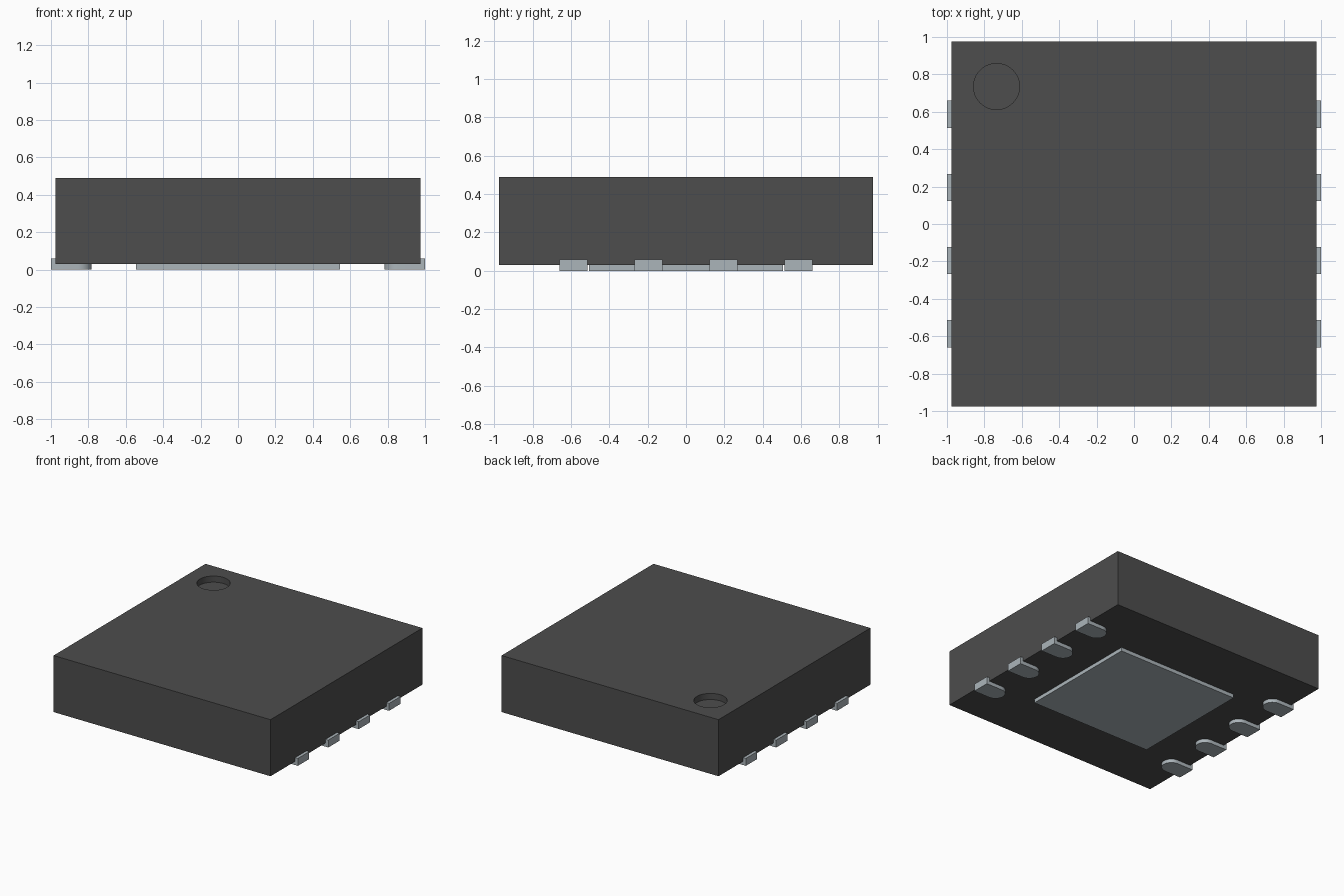
import bpy, bmesh, math

if "Cube" in bpy.data.objects:
    bpy.data.objects.remove(bpy.data.objects["Cube"], do_unlink=True)


def material(name, rgb):
    m = bpy.data.materials.new(name)
    m.use_nodes = True
    m.diffuse_color = (*rgb, 1)
    m.node_tree.nodes["Principled BSDF"].inputs["Base Color"].default_value = (*rgb, 1)
    return m


def prism(name, outline, low, high, mat, axis="z"):
    """Extrude an outline: along z from (x, y), or along y from (x, z)."""
    bm = bmesh.new()
    place = (lambda a, b, c: (a, b, c)) if axis == "z" else (lambda a, b, c: (a, c, b))
    base = bm.faces.new([bm.verts.new(place(a, b, low)) for a, b in outline])
    top = bmesh.ops.extrude_face_region(bm, geom=[base])["geom"]
    shift = place(0, 0, high - low)
    bmesh.ops.translate(bm, vec=shift, verts=[v for v in top if isinstance(v, bmesh.types.BMVert)])
    bmesh.ops.recalc_face_normals(bm, faces=bm.faces)
    mesh = bpy.data.meshes.new(name)
    bm.to_mesh(mesh)
    bm.free()
    mesh.materials.append(mat)
    obj = bpy.data.objects.new(name, mesh)
    bpy.context.collection.objects.link(obj)
    return obj


def rect(x0, x1, y0, y1):
    return [(x0, y0), (x1, y0), (x1, y1), (x0, y1)]


def arc(cx, cy, r, start, end, steps):
    angles = [math.radians(start + (end - start) * i / steps) for i in range(steps + 1)]
    return [(cx + r * math.cos(a), cy + r * math.sin(a)) for a in angles]


def smooth(obj):
    bpy.ops.object.select_all(action="DESELECT")
    obj.select_set(True)
    bpy.context.view_layer.objects.active = obj
    bpy.ops.object.shade_smooth_by_angle(angle=math.radians(30))


plastic = material("dark grey plastic", (0.075, 0.075, 0.075))
metal = material("tinned metal", (0.41, 0.46, 0.49))

HALF, BASE, TOP = 0.976, 0.03, 0.49

# Package body with a round pin-one dimple cut into the top
body = prism("package_body", rect(-HALF, HALF, -HALF, HALF), BASE, TOP, plastic)
cutter = prism("dimple_cutter", arc(-0.735, 0.735, 0.123, 0, 360, 48)[:-1], TOP - 0.05, TOP + 0.1, plastic)
cut = body.modifiers.new("dimple", "BOOLEAN")
cut.operation = "DIFFERENCE"
cut.solver = "EXACT"
cut.object = cutter
bpy.context.view_layer.objects.active = body
bpy.ops.object.modifier_apply(modifier=cut.name)
bpy.data.objects.remove(cutter, do_unlink=True)
smooth(body)

# Exposed thermal pad underneath
prism("thermal_pad", rect(-0.545, 0.545, -0.505, 0.505), 0, BASE, metal)

# Four round-ended contacts per side, each with an upturned outer lip
R = 0.073
for side, sign in (("left", 1), ("right", -1)):
    for i in range(4):
        y = -0.586 + 0.3907 * i
        sole = [(HALF, y - R), (HALF, y + R)] + arc(0.782 + R, y, R, 90, 270, 16)
        pad = prism(f"{side}_contact_{i + 1}", [(sign * a, b) for a, b in sole], 0, BASE, metal)
        smooth(pad)
        lip = rect(HALF, 1.0, 0, 0.06)
        prism(f"{side}_contact_lip_{i + 1}", [(sign * a, b) for a, b in lip], y - R, y + R, metal, "y")
